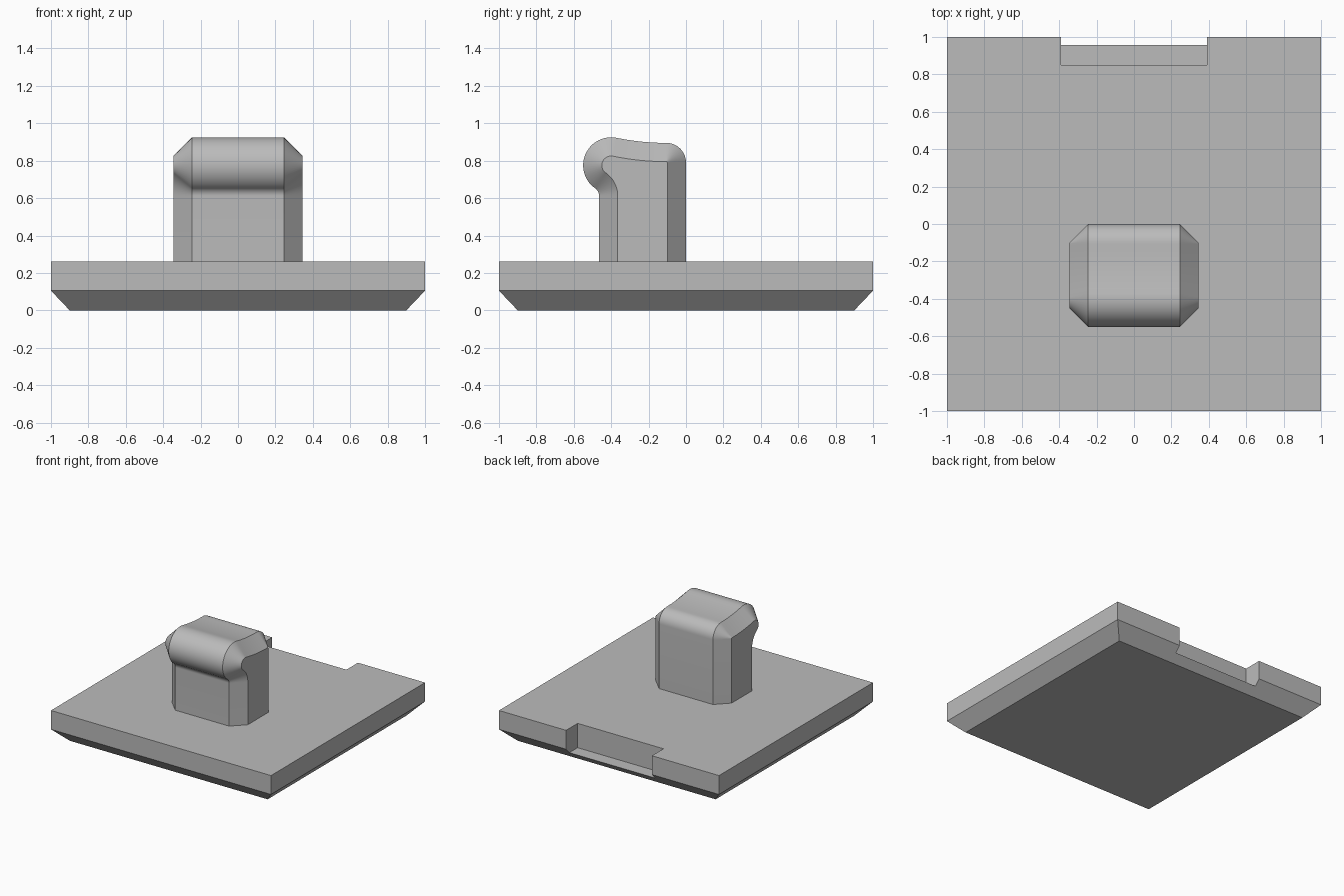
import bpy
import bmesh
from math import atan2, cos, sin, radians, sqrt, degrees

if "Cube" in bpy.data.objects:
    bpy.data.objects.remove(bpy.data.objects["Cube"], do_unlink=True)

grey = bpy.data.materials.new("plain_grey")
grey.use_nodes = True
COLOUR = (0.5, 0.5, 0.5, 1)
grey.diffuse_color = COLOUR
grey.node_tree.nodes["Principled BSDF"].inputs["Base Color"].default_value = COLOUR


def loft(name, loops):
    """Solid skinned through closed loops of equal length, capped at both ends."""
    bm = bmesh.new()
    rings = [[bm.verts.new(p) for p in loop] for loop in loops]
    count = len(rings[0])
    for a, b in zip(rings, rings[1:]):
        for i in range(count):
            j = (i + 1) % count
            bm.faces.new((a[i], a[j], b[j], b[i]))
    bm.faces.new(rings[0])
    bm.faces.new(rings[-1])
    bmesh.ops.recalc_face_normals(bm, faces=bm.faces)
    mesh = bpy.data.meshes.new(name)
    bm.to_mesh(mesh)
    bm.free()
    mesh.materials.append(grey)
    obj = bpy.data.objects.new(name, mesh)
    bpy.context.collection.objects.link(obj)
    return obj


def rectangle(x, y0, y1, z):
    return [(-x, y0, z), (x, y0, z), (x, y1, z), (-x, y1, z)]


def arc(centre, radius, start, end, steps):
    points = []
    for i in range(steps + 1):
        a = radians(start + (end - start) * i / steps)
        points.append((centre[0] + radius * cos(a), centre[1] + radius * sin(a)))
    return points


# Square base with a chamfered lower edge
base = loft("base_plate", [rectangle(s, -s, s, z)
                           for s, z in ((0.9, 0), (1, 0.105), (1, 0.26))])

# Notch in the back edge
cutter = loft("notch_cutter", [rectangle(0.39, 0.85, 1.2, z) for z in (0.06, 0.4)])
cutter.hide_render = True
cut = base.modifiers.new("back_notch", 'BOOLEAN')
cut.operation = 'DIFFERENCE'
cut.solver = 'EXACT'
cut.object = cutter
bpy.context.view_layer.objects.active = base
bpy.ops.object.modifier_apply(modifier=cut.name)
bpy.data.objects.remove(cutter, do_unlink=True)

# Hooked handle: tangent arcs in the side plane, inset to chamfer the sides
LIP, LIP_R = (-0.4, 0.775), 0.15
NECK, NECK_R = (-0.515, 0.612), 0.05
CORNER, CORNER_R = (-0.105, 0.79), 0.105
dy = CORNER[0] - LIP[0]
dz = CORNER[1] + CORNER_R - LIP[1]
CREST_R = (dy * dy + dz * dz - LIP_R ** 2) / (2 * (LIP_R - dz))
CREST = (CORNER[0], CORNER[1] + CORNER_R + CREST_R)
neck_angle = degrees(atan2(LIP[1] - NECK[1], LIP[0] - NECK[0]))
crest_angle = degrees(atan2(CREST[1] - LIP[1], CREST[0] - LIP[0]))


def hook(x, inset):
    outline = [(NECK[0] + NECK_R + inset, 0.25)]
    outline += arc(NECK, NECK_R + inset, 0, neck_angle, 10)
    outline += arc(LIP, LIP_R - inset, neck_angle + 180, crest_angle, 24)[1:]
    outline += arc(CREST, CREST_R + inset, crest_angle + 180, 270, 10)[1:]
    outline += arc(CORNER, CORNER_R - inset, 90, 0, 14)[1:]
    outline.append((CORNER[0] + CORNER_R - inset, 0.25))
    return [(x, y, z) for y, z in outline]


handle = loft("hooked_handle", [hook(x, inset) for x, inset in
                                ((-0.345, 0.1), (-0.245, 0), (0.245, 0), (0.345, 0.1))])
bpy.ops.object.select_all(action='DESELECT')
handle.select_set(True)
bpy.context.view_layer.objects.active = handle
bpy.ops.object.shade_smooth_by_angle(angle=radians(30))
